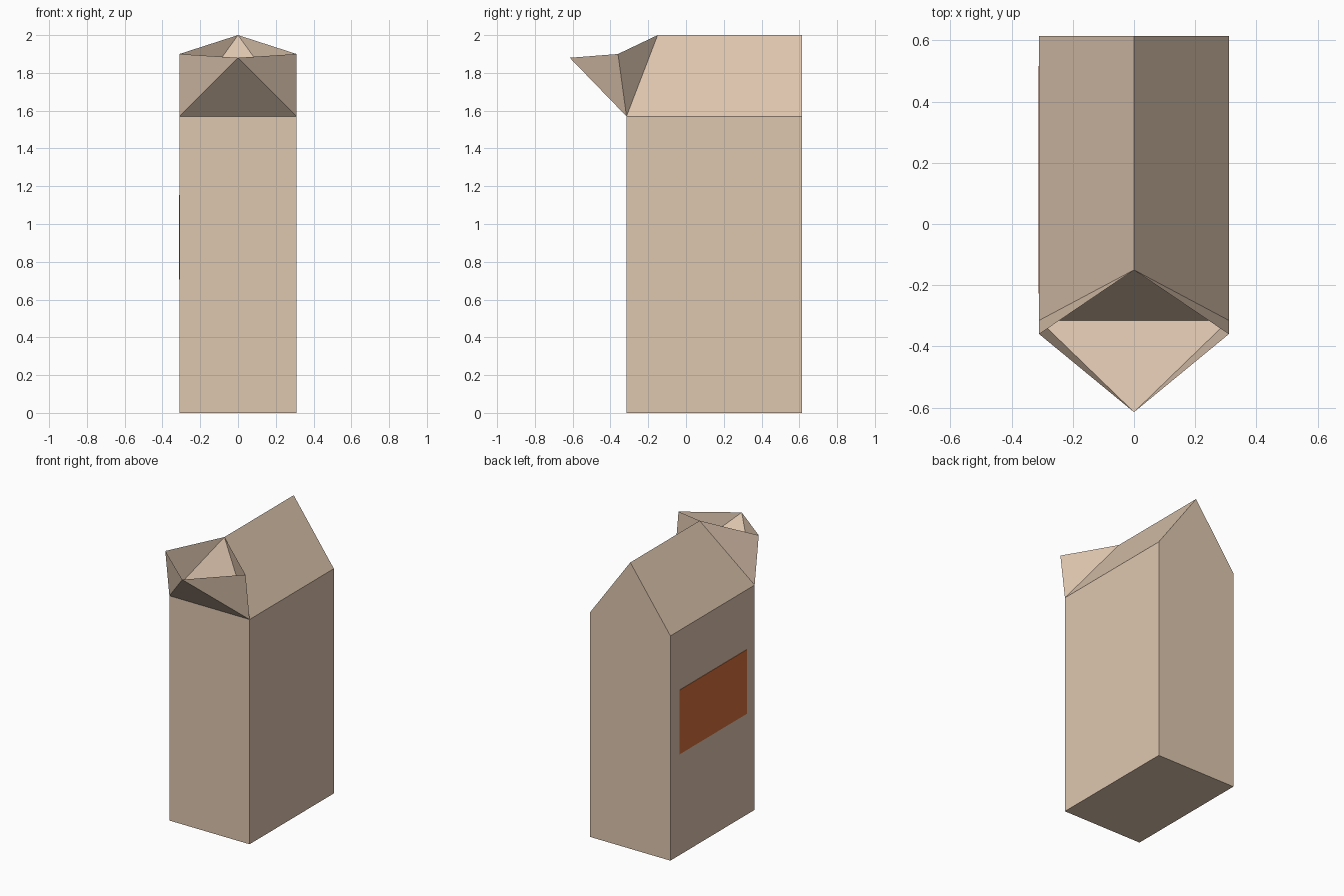
import bpy, bmesh

if "Cube" in bpy.data.objects:
    bpy.data.objects.remove(bpy.data.objects["Cube"])

W, FRONT, BACK = 0.31, -0.315, 0.615      # half width and depth limits
EAVE, TOP, RIDGE_Y = 1.57, 2.0, -0.15     # wall top, ridge height, front end of ridge


def material(name, rgb):
    m = bpy.data.materials.new(name)
    m.diffuse_color = (*rgb, 1.0)
    m.use_nodes = True
    m.node_tree.nodes["Principled BSDF"].inputs["Base Color"].default_value = m.diffuse_color
    return m


def add_object(name, bm, mat):
    mesh = bpy.data.meshes.new(name)
    bm.to_mesh(mesh)
    bm.free()
    mesh.materials.append(mat)
    ob = bpy.data.objects.new(name, mesh)
    bpy.context.collection.objects.link(ob)
    return ob


card = material("tan card", (0.73, 0.565, 0.429))
rust = material("rust orange", (0.658, 0.162, 0.042))

# Carton body: gabled profile run from front to back, front gable leaning back
bm = bmesh.new()
profile = [(-W, 0), (W, 0), (W, EAVE), (0, TOP), (-W, EAVE)]
front = [bm.verts.new((x, RIDGE_Y if z == TOP else FRONT, z)) for x, z in profile]
back = [bm.verts.new((x, BACK, z)) for x, z in profile]
for i in range(5):
    j = (i + 1) % 5
    bm.faces.new((front[i], front[j], back[j], back[i]))
bm.faces.new(back)
bm.faces.new((front[0], front[1], front[2], front[4]))
bm.faces.new((front[4], front[2], front[3]))
bmesh.ops.recalc_face_normals(bm, faces=bm.faces)
add_object("carton_body", bm, card)

# Open pouring spout: folded sheet around the leaning front gable
bm = bmesh.new()
ridge = bm.verts.new((0, RIDGE_Y, TOP))
tip = bm.verts.new((0, -0.615, 1.88))
corners = []
for s in (-1, 1):
    corner = bm.verts.new((s * W, FRONT, EAVE))
    flap = bm.verts.new((s * W, -0.36, 1.90))
    for tri in ((corner, tip, flap), (corner, flap, ridge)):
        bm.faces.new(tri if s > 0 else tri[::-1])
    corners.append(corner)
bm.faces.new((corners[0], corners[1], tip))
bm.normal_update()
add_object("pouring_spout", bm, card)

# Thin label on the left wall
bm = bmesh.new()
bmesh.ops.create_cube(bm, size=1)
bmesh.ops.scale(bm, vec=(0.004, 0.744, 0.448), verts=bm.verts)
bmesh.ops.translate(bm, vec=(-W - 0.001, 0.145, 0.93), verts=bm.verts)
add_object("side_label", bm, rust)
